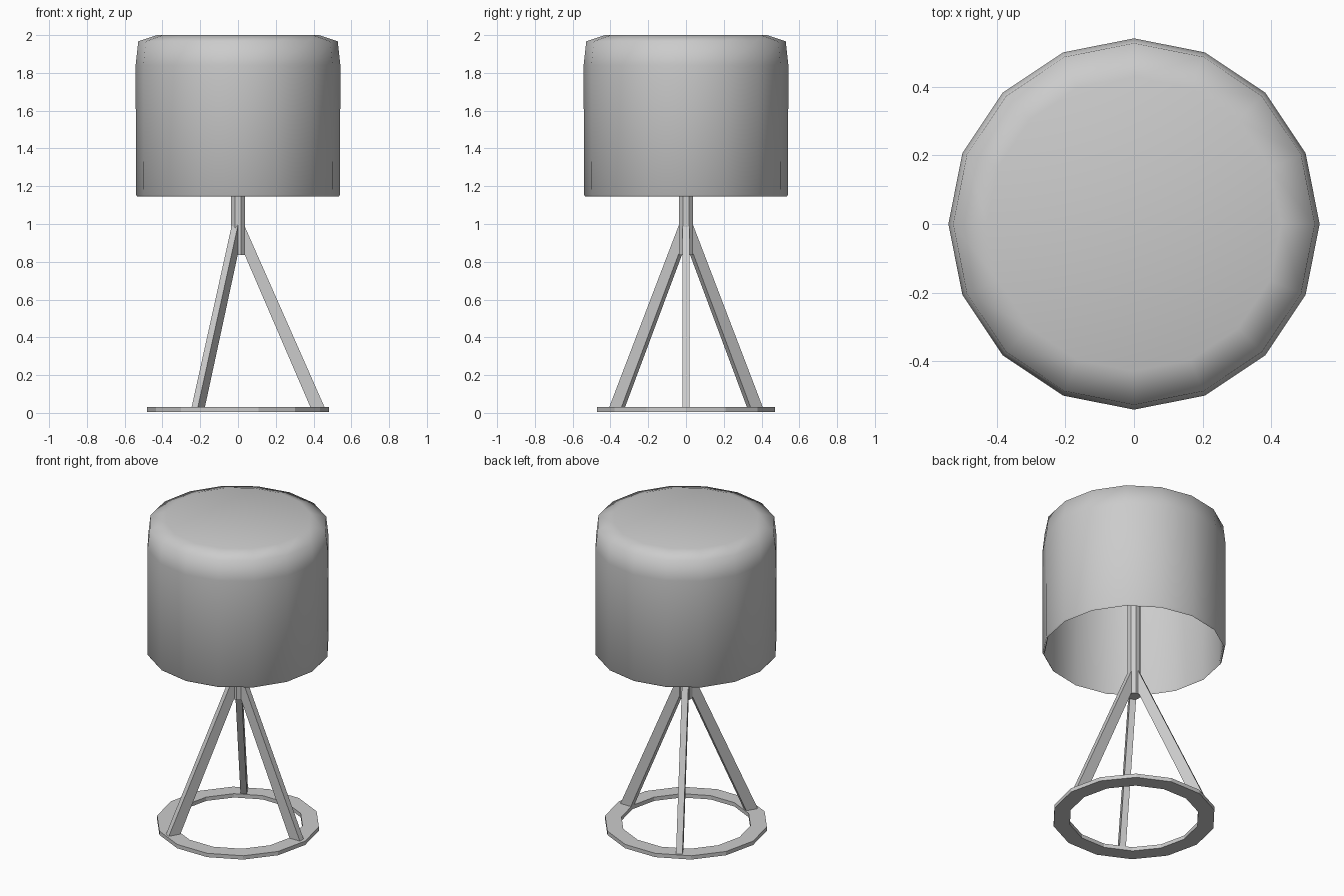
import bpy
from math import cos, sin, pi, radians

if "Cube" in bpy.data.objects:
    bpy.data.objects.remove(bpy.data.objects["Cube"])


def make_object(name, verts, faces):
    mesh = bpy.data.meshes.new(name)
    mesh.from_pydata(verts, [], faces)
    mesh.update()
    obj = bpy.data.objects.new(name, mesh)
    bpy.context.collection.objects.link(obj)
    return obj


def lathe(name, profile, sides, phase=0.0, closed=False):
    """Revolve (radius, z) points; open profiles get a flat cap at each end."""
    n = len(profile)
    verts = [(r * cos(2 * pi * i / sides + phase), r * sin(2 * pi * i / sides + phase), z)
             for r, z in profile for i in range(sides)]
    faces = []
    for k in range(n if closed else n - 1):
        a, b = k * sides, (k + 1) % n * sides
        for i in range(sides):
            j = (i + 1) % sides
            faces.append((a + i, a + j, b + j, b + i))
    if not closed:
        faces.append(tuple(reversed(range(sides))))
        faces.append(tuple((n - 1) * sides + i for i in range(sides)))
    return make_object(name, verts, faces)


# Drum shade: thin shell, open below, rounded closed top
shade = lathe("lamp_shade", [
    (0.43, 1.975), (0.512, 1.95), (0.527, 1.84), (0.527, 1.16),
    (0.533, 1.145), (0.54, 1.155), (0.542, 1.84), (0.528, 1.967), (0.43, 2.0)], 16)
bpy.context.view_layer.objects.active = shade
shade.select_set(True)
bpy.ops.object.shade_smooth_by_angle(angle=radians(80))

# Centre pole, running up to the shade's ceiling
lathe("pole", [(0.04, 0.835), (0.04, 1.98)], 8, phase=pi / 8)

# Flat base ring
lathe("base_ring", [(0.385, 0.005), (0.483, 0.005), (0.483, 0.03), (0.385, 0.03)],
      14, closed=True)

# Three splayed legs, each a flat bar in a radial plane
leg_profile = [(0.03, 0.85), (0.39, 0.015), (0.465, 0.015), (0.03, 1.0)]
half = 0.019
for k in range(3):
    a = 2 * pi * k / 3
    verts = [(r * cos(a) - t * sin(a), r * sin(a) + t * cos(a), z)
             for t in (-half, half) for r, z in leg_profile]
    faces = [(0, 1, 2, 3), (7, 6, 5, 4)]
    faces += [(i + 4, (i + 1) % 4 + 4, (i + 1) % 4, i) for i in range(4)]
    make_object(f"leg_{k + 1}", verts, faces)
